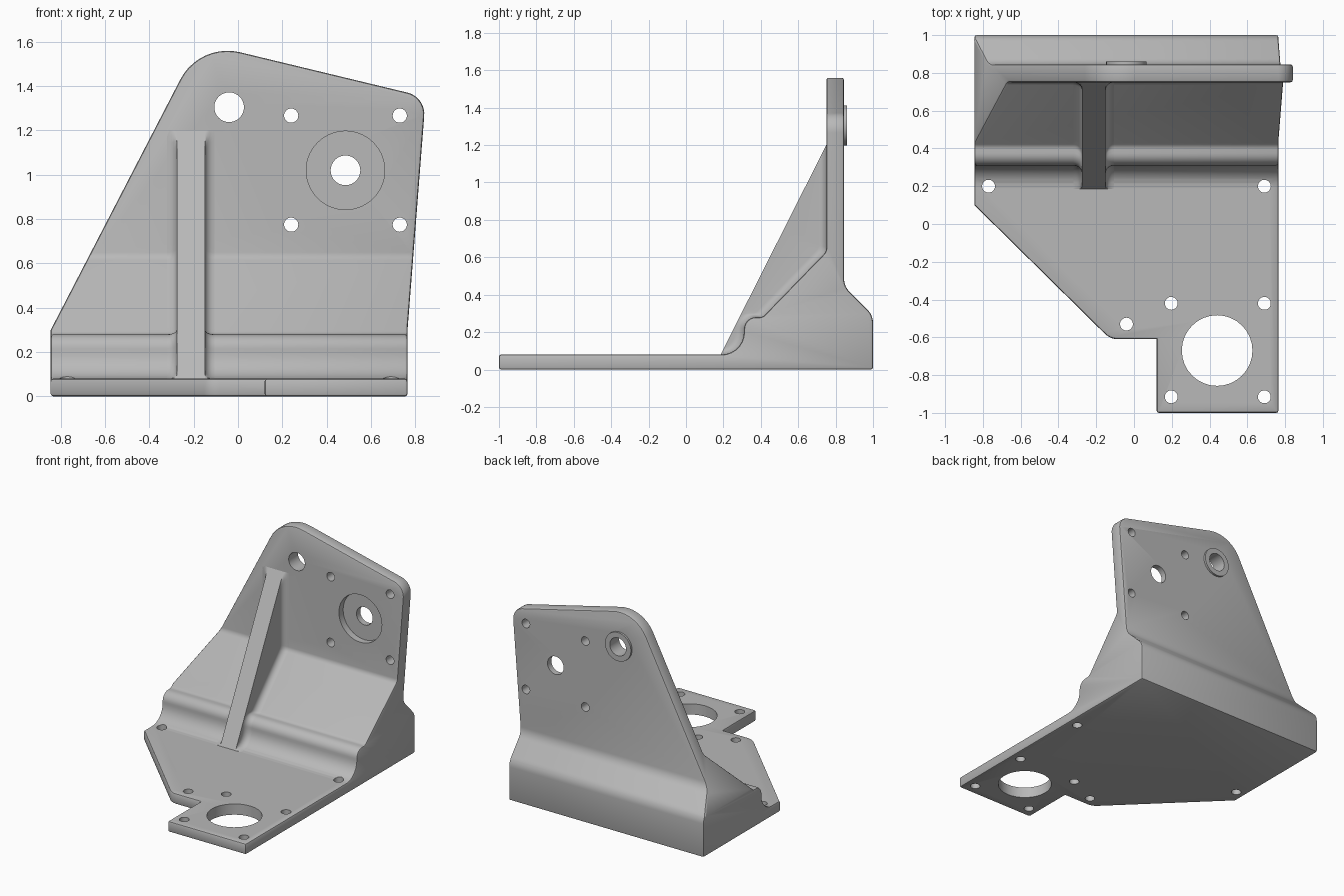
import bpy, bmesh, math
from mathutils import Vector, Matrix

cube = bpy.data.objects.get("Cube")
if cube:
    bpy.data.objects.remove(cube, do_unlink=True)

grey = bpy.data.materials.new("cast_grey")
grey.use_nodes = True
grey.diffuse_color = (0.48, 0.48, 0.48, 1)
grey.node_tree.nodes["Principled BSDF"].inputs["Base Color"].default_value = (0.48, 0.48, 0.48, 1)


def rounded(corners, steps=7):
    """Closed outline from (a, b, radius) corners."""
    out, n = [], len(corners)
    for i, (a, b, r) in enumerate(corners):
        p = Vector((a, b))
        if r == 0:
            out.append(p)
            continue
        d1 = (p - Vector(corners[i - 1][:2])).normalized()
        d2 = (Vector(corners[(i + 1) % n][:2]) - p).normalized()
        turn = math.atan2(d1.x * d2.y - d1.y * d2.x, d1.dot(d2))
        centre = p + (d2 - d1).normalized() * r / math.cos(turn / 2)
        start = p - d1 * r * math.tan(abs(turn) / 2) - centre
        out += [centre + Matrix.Rotation(turn * k / steps, 2) @ start for k in range(steps + 1)]
    return out


def add_object(name, bm):
    bmesh.ops.recalc_face_normals(bm, faces=bm.faces)
    mesh = bpy.data.meshes.new(name)
    bm.to_mesh(mesh)
    bm.free()
    mesh.materials.append(grey)
    ob = bpy.data.objects.new(name, mesh)
    bpy.context.collection.objects.link(ob)
    return ob


def prism(name, pts, axis, lo, hi):
    place = {"x": lambda a, b, t: (t, a, b),
             "y": lambda a, b, t: (a, t, b),
             "z": lambda a, b, t: (a, b, t)}[axis]
    bm = bmesh.new()
    low = [bm.verts.new(place(a, b, lo)) for a, b in pts]
    high = [bm.verts.new(place(a, b, hi)) for a, b in pts]
    bm.faces.new(low)
    bm.faces.new(high)
    for i in range(len(pts)):
        bm.faces.new((low[i - 1], low[i], high[i], high[i - 1]))
    return add_object(name, bm)


def disc(a, b, r, axis, lo, hi, n=40):
    ring = [(a + r * math.cos(math.tau * k / n), b + r * math.sin(math.tau * k / n)) for k in range(n)]
    return prism("cutter", ring, axis, lo, hi)


def apply(ob, mod):
    bpy.context.view_layer.objects.active = ob
    bpy.ops.object.modifier_apply(modifier=mod.name)


def combine(ob, tool, operation):
    mod = ob.modifiers.new("combine", "BOOLEAN")
    mod.operation, mod.solver, mod.object = operation, "EXACT", tool
    apply(ob, mod)
    bpy.data.objects.remove(tool, do_unlink=True)


def smooth(ob):
    bpy.ops.object.select_all(action="DESELECT")
    ob.select_set(True)
    bpy.context.view_layer.objects.active = ob
    bpy.ops.object.shade_smooth_by_angle(angle=math.radians(32))


# Bracket body: side profile trimmed by the front outline and the floor plan
side = rounded([(-1, 0, 0), (-1, 0.08, 0), (0.31, 0.08, 0.12), (0.31, 0.28, 0.065),
                (0.41, 0.28, 0.04), (0.75, 0.63, 0.05), (0.75, 1.7, 0), (0.845, 1.7, 0),
                (0.845, 0.445, 0.1), (1, 0.29, 0.1), (1, 0, 0)])
front = rounded([(-0.845, -0.2, 0), (-0.845, 0.3, 0), (-0.174, 1.597, 0.24),
                 (0.847, 1.351, 0.1), (0.765, 0.3, 0), (0.765, -0.2, 0)], 10)
plan = rounded([(1.1, 1.2, 0), (-1.1, 1.2, 0), (-1.1, 0.351, 0), (-0.125, -0.61, 0.1),
                (0.12, -0.61, 0), (0.12, -1.2, 0), (1.1, -1.2, 0)])
body = prism("bracket_body", side, "x", -1.2, 1.2)
combine(body, prism("cutter", front, "y", -1.4, 1.4), "INTERSECT")
combine(body, prism("cutter", plan, "z", -0.3, 1.9), "INTERSECT")

# Softened outer edges
bm = bmesh.new()
bm.from_mesh(body.data)
bmesh.ops.remove_doubles(bm, verts=bm.verts, dist=0.002)
sharp = [e for e in bm.edges if len(e.link_faces) == 2
         and e.is_convex and e.calc_face_angle() > math.radians(50)]
bmesh.ops.bevel(bm, geom=sharp, offset=0.012, segments=2, profile=0.5,
                affect="EDGES", clamp_overlap=False)
bm.to_mesh(body.data)
bm.free()

# Boss on the back of the wall, then the recess and holes
combine(body, disc(-0.04, 1.305, 0.107, "y", 0.8, 0.86), "UNION")
combine(body, disc(0.485, 1.02, 0.177, "y", 0.6, 0.8, 56), "DIFFERENCE")
wall_holes = [(-0.04, 1.305, 0.067), (0.485, 1.02, 0.067)]
wall_holes += [(x, z, 0.032) for x in (0.24, 0.73) for z in (0.775, 1.267)]
for x, z, r in wall_holes:
    combine(body, disc(x, z, r, "y", 0.65, 0.95, 32), "DIFFERENCE")
floor_holes = [(0.44, -0.67, 0.187), (-0.04, -0.53, 0.034), (-0.77, 0.2, 0.034), (0.69, 0.2, 0.034)]
floor_holes += [(x, y, 0.034) for x in (0.197, 0.69) for y in (-0.42, -0.915)]
for x, y, r in floor_holes:
    combine(body, disc(x, y, r, "z", -0.1, 0.2, 32), "DIFFERENCE")
smooth(body)

# Rib between floor and wall, flaring where it meets the body
foot, head = Vector((0.185, 0.08)), Vector((0.75, 1.2))
corners = [foot] + [p for p in side if 0.186 < p.x < 0.7501 and 0.079 < p.y < 1.1] + [head]
path = [foot]
for p, q in zip(corners, corners[1:]):
    n = max(1, math.ceil((q - p).length / 0.03))
    path += [p.lerp(q, k / n) for k in range(1, n + 1)]
along = (head - foot).normalized()
out = Vector((-along.y, along.x))
half, flare, centre_x, arc = 0.063, 0.045, -0.213, 6
bm = bmesh.new()
rows = []
for p in path:
    reach = max(0, (foot - p).dot(out))
    section = [(half + flare, -0.015)]
    for k in range(arc + 1):
        t = math.pi / 2 * k / arc
        section.append((half + flare * (1 - math.sin(t)), min(reach, flare * (1 - math.cos(t)))))
    section.append((half, reach))
    section = [(-x, h) for x, h in section] + [(x, h) for x, h in reversed(section)]
    rows.append([bm.verts.new((centre_x + x, p.x + out.x * h, p.y + out.y * h)) for x, h in section])
for a, b in zip(rows, rows[1:]):
    for i in range(len(a)):
        bm.faces.new((a[i - 1], a[i], b[i], b[i - 1]))
bm.faces.new(rows[0])
bm.faces.new(rows[-1])
bmesh.ops.remove_doubles(bm, verts=bm.verts, dist=0.0001)
smooth(add_object("support_rib", bm))
